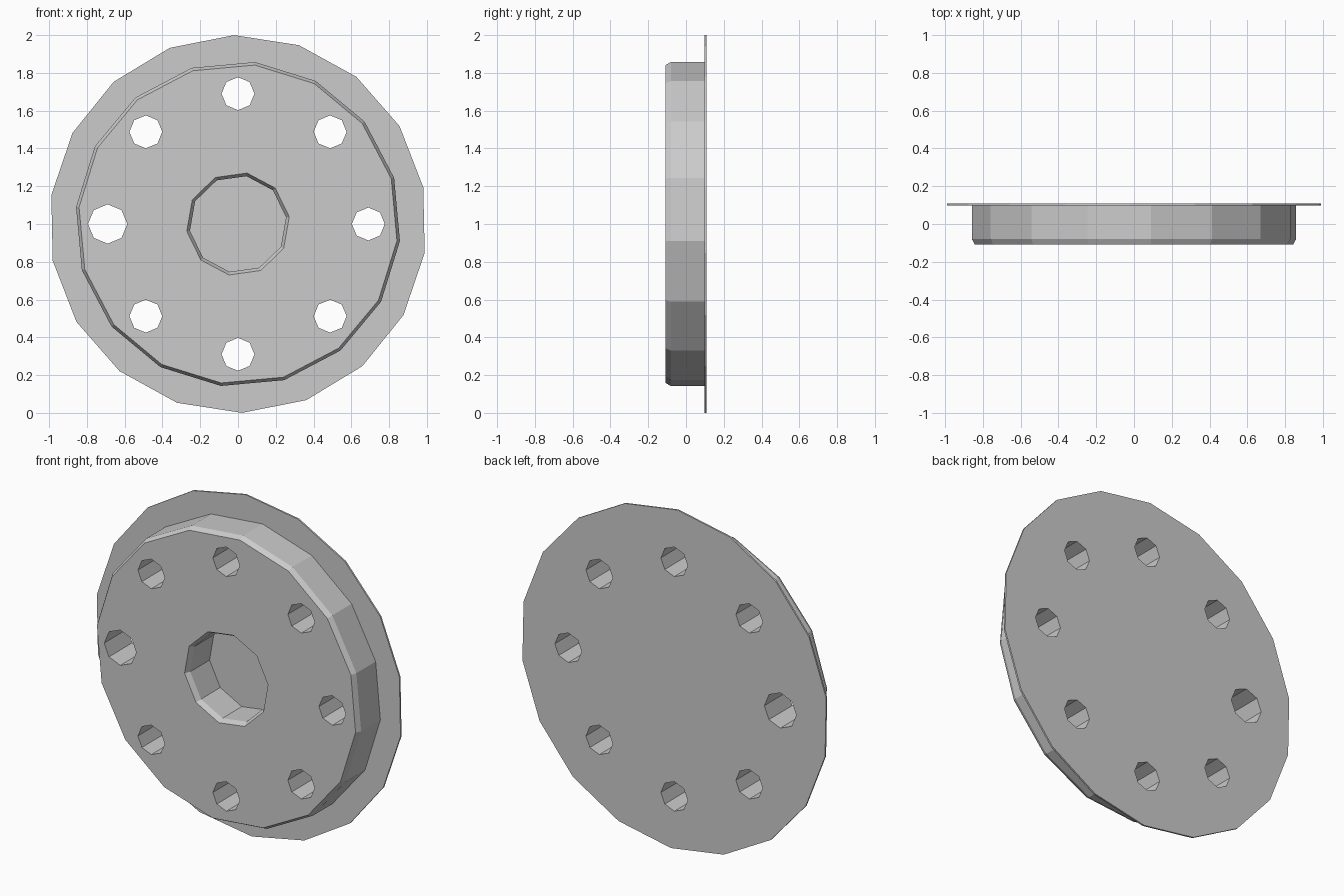
import bpy, bmesh
from math import cos, sin, radians, tau

if "Cube" in bpy.data.objects:
    bpy.data.objects.remove(bpy.data.objects["Cube"])


def prism(name, sides, phase, rings, cx=0.0, cz=1.0):
    """Solid along y from (radius, y) rings; phase is the first corner angle."""
    bm = bmesh.new()
    loops = []
    for r, y in rings:
        angles = [radians(phase) + tau * i / sides for i in range(sides)]
        loops.append([bm.verts.new((cx + r * cos(a), y, cz + r * sin(a))) for a in angles])
    for a, b in zip(loops, loops[1:]):
        for i in range(sides):
            j = (i + 1) % sides
            bm.faces.new((a[i], a[j], b[j], b[i]))
    bm.faces.new(loops[0])
    bm.faces.new(loops[-1])
    bmesh.ops.recalc_face_normals(bm, faces=bm.faces)
    mesh = bpy.data.meshes.new(name)
    bm.to_mesh(mesh)
    bm.free()
    obj = bpy.data.objects.new(name, mesh)
    bpy.context.collection.objects.link(obj)
    return obj


def combine(target, tool, operation):
    """Apply a boolean and delete the tool object."""
    mod = target.modifiers.new(operation.lower(), 'BOOLEAN')
    mod.operation, mod.object, mod.solver = operation, tool, 'EXACT'
    bpy.context.view_layer.objects.active = target
    bpy.ops.object.modifier_apply(modifier=mod.name)
    bpy.data.objects.remove(tool, do_unlink=True)


FRONT, BACK, FLANGE = -0.109, 0.109, 0.099

# Thin 18-sided flange plate at the back
disc = prism("drilled_flange_disc", 18, 91.2, [(1.0, FLANGE), (1.0, BACK)])

# Thick 16-sided hub body with a chamfered front edge
hub = prism("hub_body", 16, 84, [(0.846, FRONT), (0.862, -0.08), (0.862, 0.104)])
combine(disc, hub, 'UNION')

# Ten-sided blind recess with a chamfered mouth
recess = prism("recess_cutter", 10, 80,
               [(0.289, FRONT - 0.03), (0.274, FRONT), (0.257, -0.08), (0.257, FLANGE)])
combine(disc, recess, 'DIFFERENCE')

# Ring of eight through holes, the left one slightly larger
for k in range(8):
    a = radians(45 * k)
    radius = 0.104 if k == 4 else 0.087
    hole = prism("hole_cutter", 8, 0, [(radius, -0.3), (radius, 0.3)],
                 0.69 * cos(a), 1 + 0.69 * sin(a))
    combine(disc, hole, 'DIFFERENCE')
